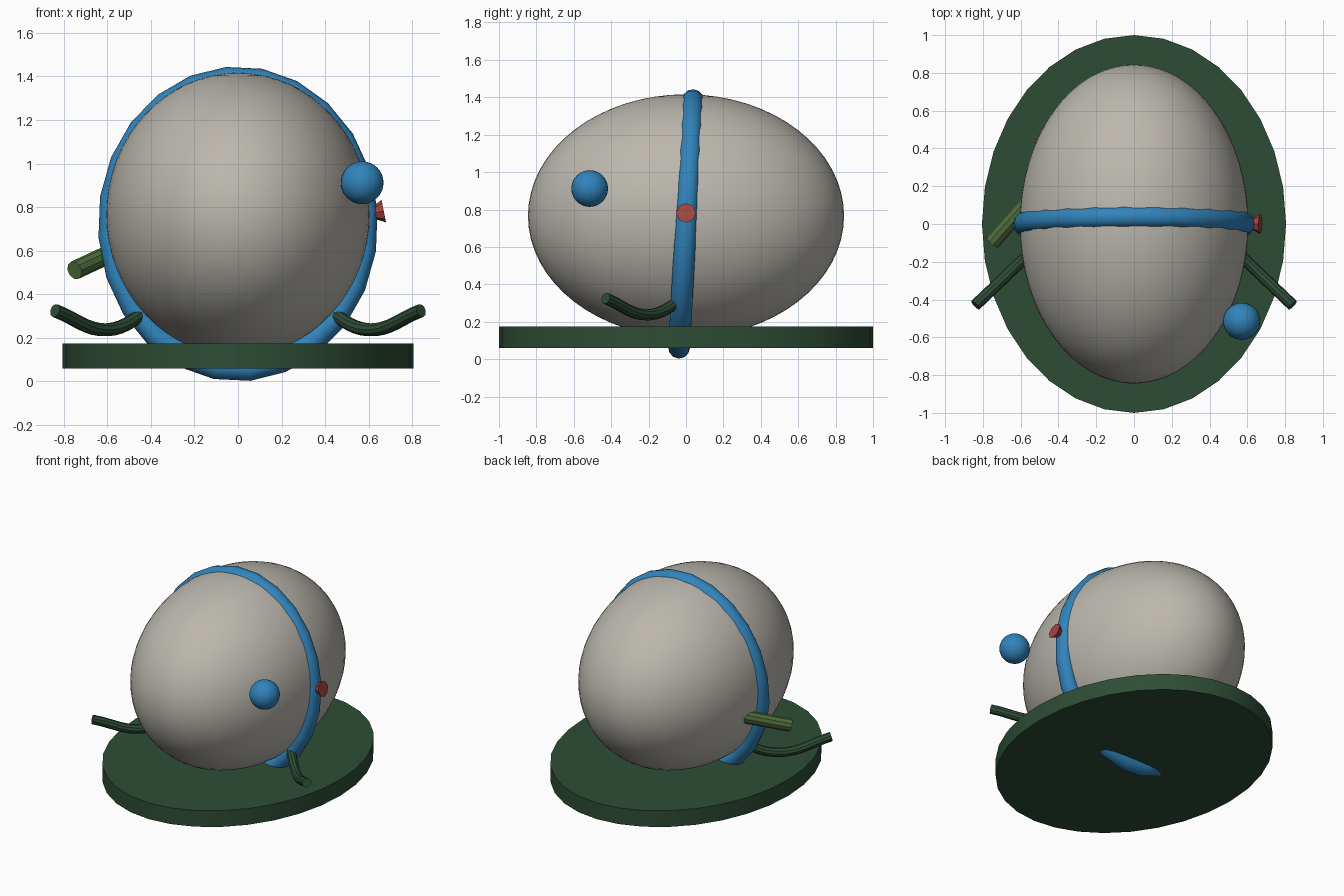
import bpy, math
from mathutils import Vector, Matrix

if "Cube" in bpy.data.objects:
    bpy.data.objects.remove(bpy.data.objects["Cube"])


def material(name, rgb):
    m = bpy.data.materials.new(name)
    m.diffuse_color = (*rgb, 1)
    m.use_nodes = True
    m.node_tree.nodes["Principled BSDF"].inputs["Base Color"].default_value = m.diffuse_color
    return m


GREY = material("warm_grey", (0.50, 0.475, 0.425))
BLUE = material("blue", (0.03, 0.23, 0.50))
DARK = material("dark_green", (0.027, 0.073, 0.036))
LEAF = material("leaf_green", (0.085, 0.17, 0.05))
RED = material("red", (0.38, 0.06, 0.055))


def finish(name, mat, smooth=True):
    ob = bpy.context.object
    ob.name = name
    ob.data.materials.append(mat)
    if smooth:
        bpy.ops.object.transform_apply(location=False, rotation=True, scale=True)
        bpy.ops.object.shade_smooth_by_angle(angle=math.radians(35))
    return ob


def tube(name, points, radius, mat):
    """Round capped tube along a smooth path."""
    cu = bpy.data.curves.new(name, 'CURVE')
    cu.dimensions = '3D'
    cu.bevel_depth = radius
    cu.bevel_resolution = 3
    cu.use_fill_caps = True
    cu.resolution_u = 8
    sp = cu.splines.new('BEZIER')
    sp.bezier_points.add(len(points) - 1)
    for bp, p in zip(sp.bezier_points, points):
        bp.co = p
        bp.handle_left_type = bp.handle_right_type = 'AUTO'
    ob = bpy.data.objects.new(name, cu)
    bpy.context.collection.objects.link(ob)
    bpy.ops.object.select_all(action='DESELECT')
    ob.select_set(True)
    bpy.context.view_layer.objects.active = ob
    bpy.ops.object.convert(target='MESH')
    return finish(name, mat)


# Egg-shaped body
bpy.ops.mesh.primitive_uv_sphere_add(segments=64, ring_count=32, radius=1, location=(0, 0, 0.766))
bpy.context.object.scale = (0.605, 0.845, 0.65)
finish("body", GREY)

# Flat oval base
bpy.ops.mesh.primitive_cylinder_add(vertices=32, radius=1, depth=0.115, location=(0, 0, 0.1175))
bpy.context.object.scale = (0.805, 1.0, 1.0)
finish("base", DARK)

# Band around the body, leaning slightly back
bpy.ops.mesh.primitive_torus_add(major_segments=24, minor_segments=12,
                                 major_radius=0.666, minor_radius=0.058)
band = bpy.context.object
band.data.transform(Matrix.Translation((0, 0, 0.723))
                    @ Matrix.Rotation(math.radians(86.8), 4, 'X')
                    @ Matrix.Diagonal((0.888, 1, 1, 1))
                    @ Matrix.Rotation(math.radians(5), 4, 'Z'))
finish("band", BLUE)

# Ball beside the body
bpy.ops.mesh.primitive_uv_sphere_add(segments=32, ring_count=16, radius=0.098,
                                     location=(0.57, -0.515, 0.912))
finish("ball", BLUE)

# Faceted stud on the band, wide end outwards
axis = Vector((-0.98, 0, -0.2)).normalized()
bpy.ops.mesh.primitive_cone_add(vertices=8, radius1=0.053, radius2=0.0, depth=0.10,
                                location=(0.62, 0, 0.772))
stud = bpy.context.object
stud.rotation_mode = 'QUATERNION'
stud.rotation_quaternion = axis.to_track_quat('Z', 'Y')
finish("stud", RED, smooth=False)

# Pair of bent legs
for side, label in ((-1, "left"), (1, "right")):
    tube(label + "_leg", [(side * 0.38, 0.02, 0.345), (side * 0.60, -0.20, 0.237),
                          (side * 0.84, -0.43, 0.325)], 0.031, DARK)

# Short stem on the left side
tube("stem", [(-0.75, -0.095, 0.51), (-0.47, 0.22, 0.64)], 0.043, LEAF)
